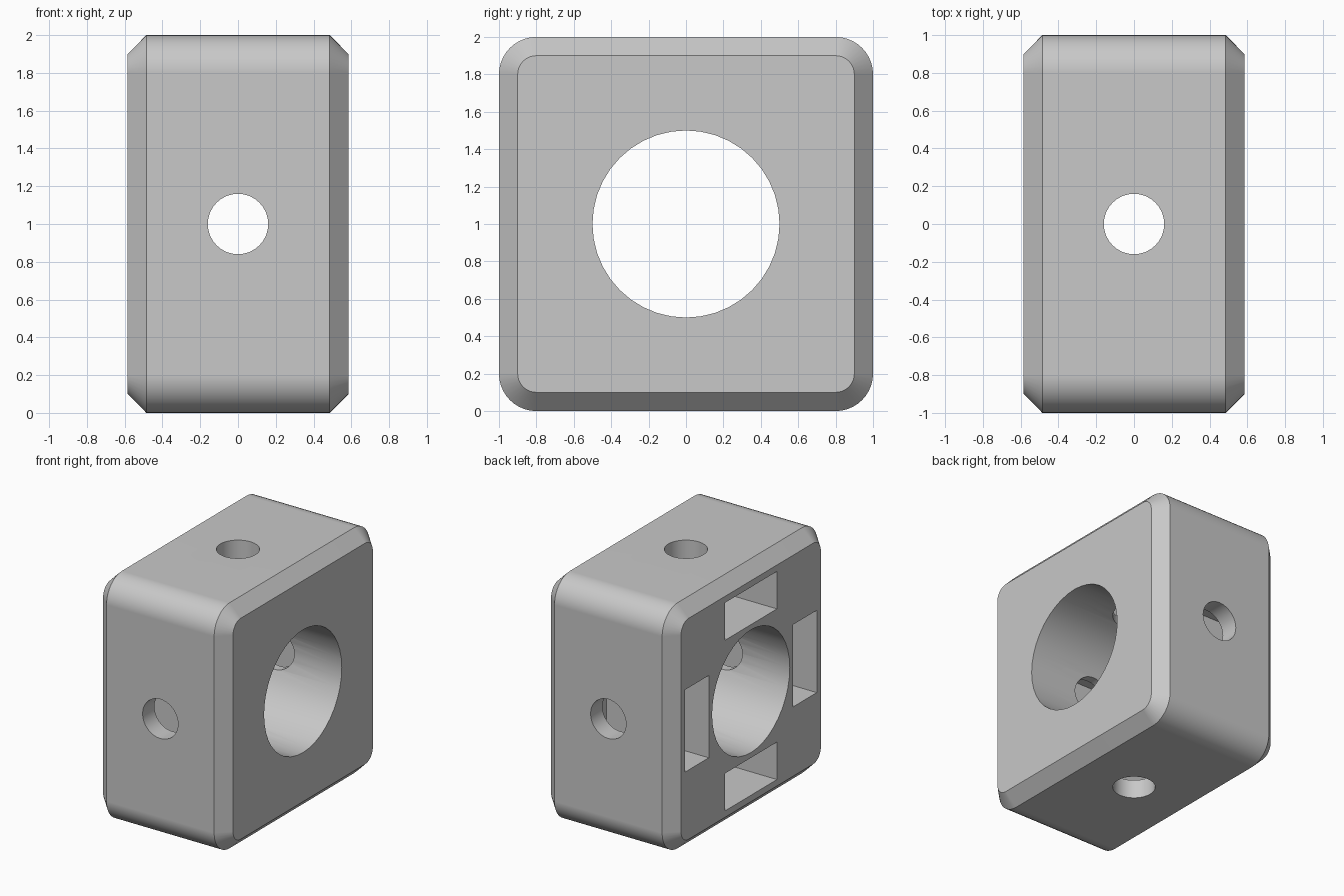
import bpy
import bmesh
from math import pi, cos, sin, radians
from mathutils import Matrix

if "Cube" in bpy.data.objects:
    bpy.data.objects.remove(bpy.data.objects["Cube"], do_unlink=True)

HALF_WIDTH, CHAMFER, CORNER = 0.585, 0.1, 0.2
CENTRE = Matrix.Translation((0, 0, 1))

grey = bpy.data.materials.new("Light grey")
grey.use_nodes = True
grey.diffuse_color = (0.58, 0.58, 0.58, 1)
grey.node_tree.nodes["Principled BSDF"].inputs["Base Color"].default_value = grey.diffuse_color


def make_object(name, bm):
    bmesh.ops.recalc_face_normals(bm, faces=bm.faces)
    mesh = bpy.data.meshes.new(name)
    bm.to_mesh(mesh)
    bm.free()
    mesh.materials.append(grey)
    obj = bpy.data.objects.new(name, mesh)
    bpy.context.collection.objects.link(obj)
    return obj


def rounded_outline(inset, steps=10):
    """Rounded square in the YZ plane, moved inwards by inset."""
    radius = CORNER - inset
    points = []
    for quarter in range(4):
        mid = (quarter + 0.5) * pi / 2
        cy = (1 - CORNER) * (1 if cos(mid) > 0 else -1)
        cz = (1 - CORNER) * (1 if sin(mid) > 0 else -1)
        for i in range(steps + 1):
            a = (quarter + i / steps) * pi / 2
            points.append((cy + radius * cos(a), 1 + cz + radius * sin(a)))
    return points


# Block: rounded square with chamfered ends, lofted along x
bm = bmesh.new()
sections = [(-HALF_WIDTH, CHAMFER), (CHAMFER - HALF_WIDTH, 0),
            (HALF_WIDTH - CHAMFER, 0), (HALF_WIDTH, CHAMFER)]
rings = [[bm.verts.new((x, y, z)) for y, z in rounded_outline(inset)]
         for x, inset in sections]
for low, high in zip(rings, rings[1:]):
    for i in range(len(low)):
        bm.faces.new((low[i - 1], low[i], high[i], high[i - 1]))
bm.faces.new(rings[0])
bm.faces.new(rings[-1])
block = make_object("block", bm)


def cylinder_cutter(name, radius, axis, sides):
    bm = bmesh.new()
    turn = Matrix.Rotation(pi / 2, 4, axis) if axis else Matrix()
    bmesh.ops.create_cone(bm, cap_ends=True, segments=sides, radius1=radius,
                          radius2=radius, depth=3, matrix=CENTRE @ turn)
    return make_object(name, bm)


def slot_cutter(name, angle):
    """Nut pocket open on the -x face, turned around the bore."""
    bm = bmesh.new()
    start, end = -0.8, 0.335
    place = (Matrix.Rotation(angle, 4, 'X')
             @ Matrix.Translation(((start + end) / 2, 0, 0.695))
             @ Matrix.Diagonal((end - start, 0.67, 0.305, 1)))
    bmesh.ops.create_cube(bm, size=1, matrix=CENTRE @ place)
    return make_object(name, bm)


# Bore, cross holes and four nut pockets
cutters = [cylinder_cutter("bore_cutter", 0.5, 'Y', 40),
           cylinder_cutter("front_hole_cutter", 0.16, 'X', 32),
           cylinder_cutter("top_hole_cutter", 0.16, None, 32)]
cutters += [slot_cutter("slot_cutter", k * pi / 2) for k in range(4)]

bpy.ops.object.select_all(action='DESELECT')
bpy.context.view_layer.objects.active = block
block.select_set(True)
for cutter in cutters:
    cutter.hide_render = True
    cut = block.modifiers.new("Cut", 'BOOLEAN')
    cut.operation = 'DIFFERENCE'
    cut.solver = 'EXACT'
    cut.object = cutter
    bpy.ops.object.modifier_apply(modifier=cut.name)
for cutter in cutters:
    bpy.data.objects.remove(cutter, do_unlink=True)

# Smooth curves, crisp edges
bpy.ops.object.shade_smooth_by_angle(angle=radians(30))
weighted = block.modifiers.new("Weighted normals", 'WEIGHTED_NORMAL')
weighted.keep_sharp = True
